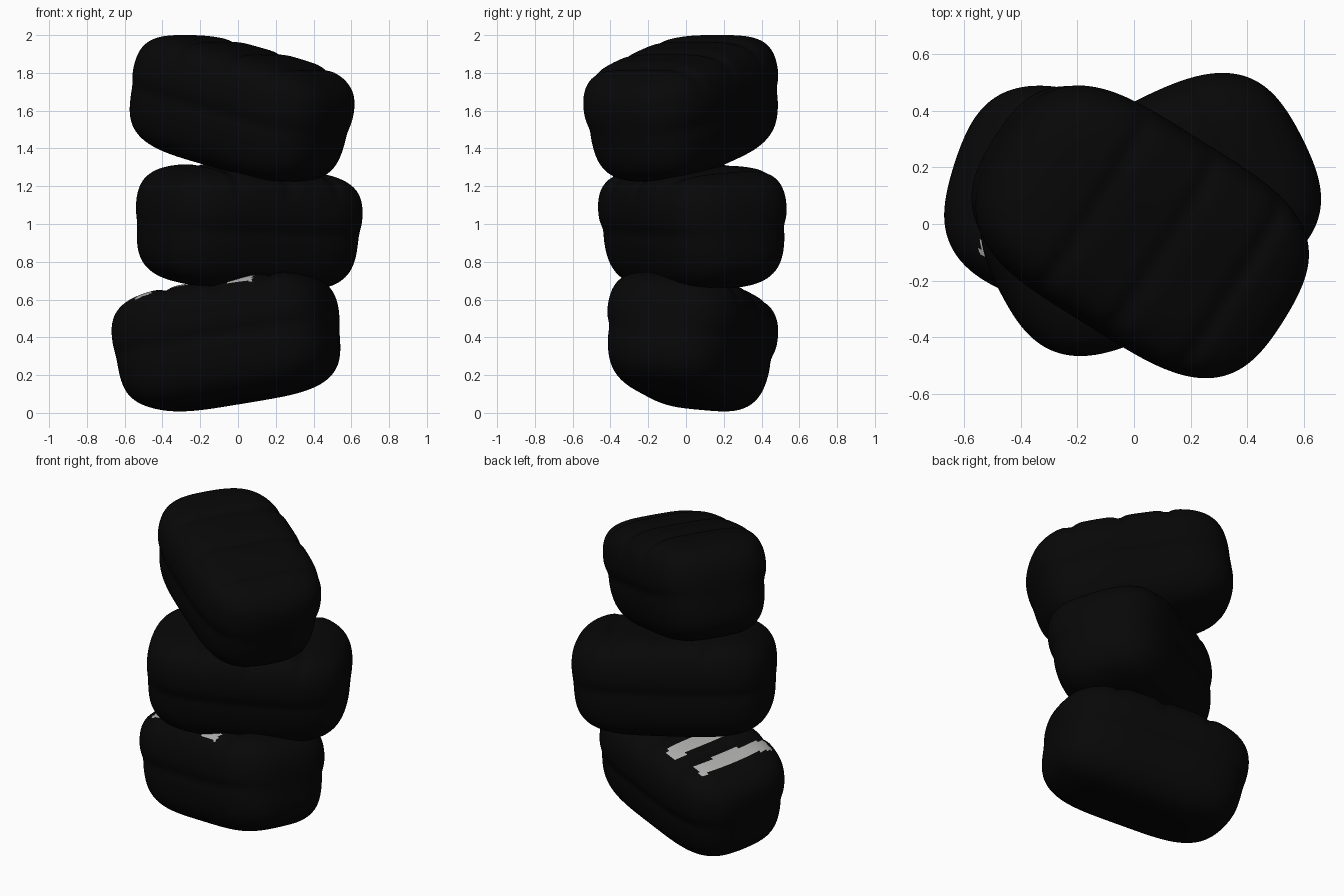
import bpy, bmesh, math
from mathutils import Euler

cube = bpy.data.objects.get("Cube")
if cube:
    bpy.data.objects.remove(cube, do_unlink=True)


def make_material(name, rgb):
    mat = bpy.data.materials.new(name)
    mat.use_nodes = True
    mat.diffuse_color = (*rgb, 1)
    mat.node_tree.nodes["Principled BSDF"].inputs["Base Color"].default_value = (*rgb, 1)
    return mat


black = make_material("black_plastic", (0.0022, 0.0022, 0.0022))
grey = make_material("grey_strip", (0.42, 0.42, 0.41))

HALF = (0.6, 0.385, 0.322)     # half length, width and height of one bag
CREASES = (-0.24, 0.05, 0.34)  # creases across the top
# pale strips across the top: centre, half width, side limits
STRIPS = ((-0.35, 0.045, -0.29, 0.23), (-0.13, 0.05, -0.27, 0.27), (0.2, 0.07, -0.33, 0.27))
POWER = 4


def bump(t, width):
    return math.exp(-(t / width) ** 2)


def shape(co):
    # cube point to a soft pillow block
    norm = sum(abs(c) ** POWER for c in co) ** (1 / POWER)
    x, y, z = (c / norm * h for c, h in zip(co, HALF))
    # ends bowed outward in plan
    x *= 1 - 0.1 * (y / HALF[1]) ** 2
    # shallow creases over the top
    top = min(1, max(0, (z - 0.1) / 0.12))
    z -= top * sum(0.017 * bump(x - c, 0.035) for c in CREASES)
    # soft waist seam on the long sides, lower half narrower and tapered
    lower = 1 / (1 + math.exp((z - 0.02) / 0.03))
    taper = (min(z, 0) / HALF[2]) ** 2
    side = 0.025 * lower + 0.008 * bump(z, 0.04) + 0.05 * taper
    end = 0.012 * lower + 0.02 * taper
    return (x * (1 - end / HALF[0]), y * (1 - side / HALF[1]), z)


def on_strip(c, strips):
    return c.z > 0.2 and any(
        abs(c.x - mid) < half and low < c.y < high for mid, half, low, high in strips)


def make_bag(name, location, roll, pitch, yaw, strips=()):
    bm = bmesh.new()
    bmesh.ops.create_cube(bm, size=2)
    bmesh.ops.subdivide_edges(bm, edges=bm.edges[:], cuts=47, use_grid_fill=True)
    for v in bm.verts:
        v.co = shape(v.co)
    for f in bm.faces:
        f.smooth = True
        f.material_index = int(on_strip(f.calc_center_median(), strips))
    mesh = bpy.data.meshes.new(name)
    bm.to_mesh(mesh)
    bm.free()
    mesh.materials.append(black)
    mesh.materials.append(grey)
    obj = bpy.data.objects.new(name, mesh)
    bpy.context.collection.objects.link(obj)
    obj.location = location
    obj.rotation_euler = Euler([math.radians(a) for a in (roll, pitch, yaw)])
    return obj


# three bags stacked at different angles
make_bag("bottom_bag", (-0.055, 0.022, 0.375), -5, -9, -17, STRIPS)
make_bag("middle_bag", (0.053, 0.04, 0.98), 5, 2, 27)
make_bag("top_bag", (0.01, -0.015, 1.61), 0, 13.5, -32)
